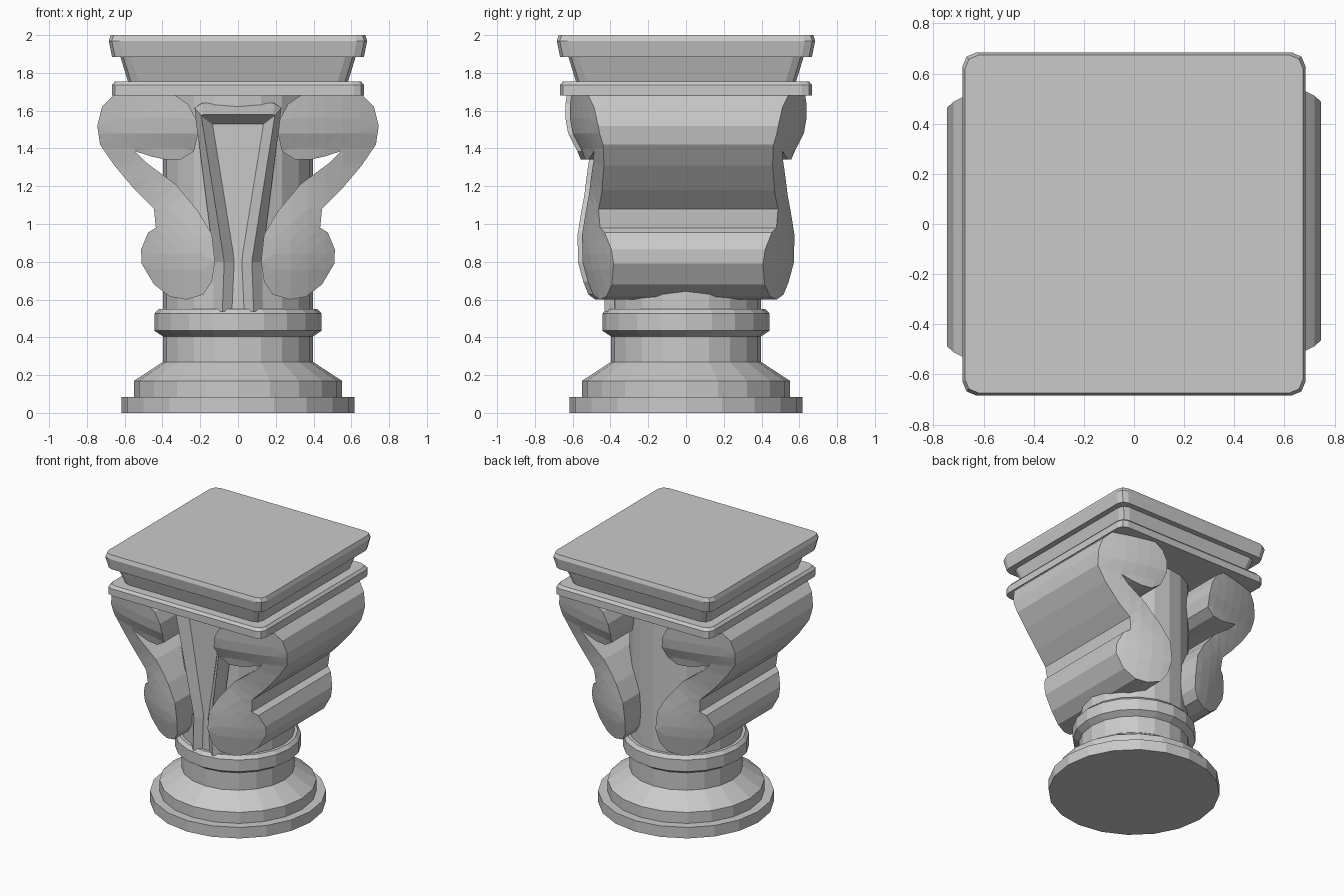
import bpy, bmesh, math
from mathutils import Matrix

cube = bpy.data.objects.get("Cube")
if cube:
    bpy.data.objects.remove(cube, do_unlink=True)

STONE = (0.59, 0.59, 0.59, 1)
stone = bpy.data.materials.new("stone_grey")
stone.use_nodes = True
stone.diffuse_color = STONE
stone.node_tree.nodes["Principled BSDF"].inputs["Base Color"].default_value = STONE


def finish(bm, name):
    bmesh.ops.recalc_face_normals(bm, faces=bm.faces)
    mesh = bpy.data.meshes.new(name)
    bm.to_mesh(mesh)
    bm.free()
    mesh.materials.append(stone)
    obj = bpy.data.objects.new(name, mesh)
    bpy.context.collection.objects.link(obj)
    return obj


def loft(rings):
    """Skin a stack of equal closed rings and cap both ends."""
    bm = bmesh.new()
    loops = [[bm.verts.new(p) for p in ring] for ring in rings]
    n = len(loops[0])
    for low, high in zip(loops, loops[1:]):
        for i in range(n):
            j = (i + 1) % n
            bm.faces.new((low[i], low[j], high[j], high[i]))
    bm.faces.new(loops[0])
    bm.faces.new(loops[-1])
    return bm


def circle(r, z, sides=20):
    return [(r * math.cos(a), r * math.sin(a), z)
            for a in (math.tau * i / sides for i in range(sides))]


def rounded_square(half, z, radius=0.055):
    ring = []
    for q in range(4):
        for step in range(3):
            a = math.pi / 2 * (q + step / 2)
            mid = math.pi / 2 * q + math.pi / 4
            c = half - radius
            ring.append((math.copysign(c, math.cos(mid)) + radius * math.cos(a),
                         math.copysign(c, math.sin(mid)) + radius * math.sin(a), z))
    return ring


# Round base, collar and shaft
column = [(.617, 0), (.617, .085), (.55, .085), (.55, .17), (.397, .27),
          (.397, .405), (.443, .435), (.443, .525), (.42, .55), (.397, .55), (.397, 1.7)]
finish(loft([circle(r, z) for r, z in column]), "column")

# Square top slab with its neck and lower plate
slab = [(.668, 1.68), (.668, 1.735), (.652, 1.755), (.583, 1.755), (.623, 1.885),
        (.667, 1.885), (.684, 1.97), (.674, 2)]
finish(loft([rounded_square(h, z) for h, z in slab]), "top_slab")

# Side scrolls: S-shaped outline, with end faces bowed and flaring upward
scroll = [(.66, 1.68), (.72, 1.62), (.745, 1.52), (.73, 1.42), (.655, 1.31), (.545, 1.18),
          (.445, 1.08), (.435, .98), (.476, .955), (.513, .865), (.51, .79), (.445, .68),
          (.36, .615), (.275, .6), (.185, .626), (.138, .695), (.122, .8), (.138, .944),
          (.21, 1.066), (.33, 1.21), (.487, 1.326), (.545, 1.385), (.46, 1.358),
          (.39, 1.342), (.3, 1.342), (.233, 1.385), (.212, 1.475), (.222, 1.555),
          (.265, 1.635), (.33, 1.68)]
# height, depth on the centre line, bow
bow_table = [(.59, .52, .72), (.8, .57, .66), (.95, .573, .58), (1.2, .55, .3),
             (1.38, .575, .26), (1.5, .635, .29), (1.69, .65, .275)]


def depth(x, z):
    for (z0, a0, b0), (z1, a1, b1) in zip(bow_table, bow_table[1:]):
        if z <= z1:
            t = (z - z0) / (z1 - z0)
            return a0 + (a1 - a0) * t - (b0 + (b1 - b0) * t) * x * x


def slice_across(bm, co, normal):
    bmesh.ops.bisect_plane(bm, geom=bm.verts[:] + bm.edges[:] + bm.faces[:],
                           plane_co=co, plane_no=normal)


for name, angle in (("left_scroll", 0), ("right_scroll", math.pi)):
    bm = loft([[(x, s, z) for x, z in scroll] for s in (-1, 1)])
    # Slice the flat prism so that its ends can bend smoothly
    for i in range(1, 14):
        slice_across(bm, (0, 0, .6 + i * .08), (0, 0, 1))
    for i in range(1, 7):
        slice_across(bm, (.1 + i * .09, 0, 0), (1, 0, 0))
    bmesh.ops.triangulate(bm, faces=[f for f in bm.faces if abs(f.normal.y) > .9])
    for v in bm.verts:
        v.co.y = math.copysign(depth(v.co.x, v.co.z), v.co.y) + .012
    bm.transform(Matrix.Rotation(angle, 4, "Z"))
    finish(bm, name)

# Front ornament: ridged V-shaped frame (outer edge, ridge, inner edge) around a flat panel
half_frame = [
    ((.132, -.378, .545), (.083, -.43, .535), (.032, -.392, .545)),
    ((.127, -.378, .8), (.073, -.435, .8), (.018, -.392, .8)),
    ((.23, -.36, 1.615), (.195, -.48, 1.575), (.135, -.4, 1.53)),
    ((.19, -.36, 1.64), (.185, -.48, 1.58), (.13, -.4, 1.53)),
]
mirrored = [[(-x, y, z) for x, y, z in sec] for sec in reversed(half_frame)]
sections = [list(sec) + [(sec[1][0], -.33, sec[1][2])] for sec in half_frame + mirrored]
finish(loft(sections), "front_frame")

bm = bmesh.new()
inner = [sec[2] for sec in half_frame[1:3]] + [sec[2] for sec in mirrored[1:3]]
bm.faces.new([bm.verts.new((x, y - .002, z)) for x, y, z in inner])
finish(bm, "front_panel")
